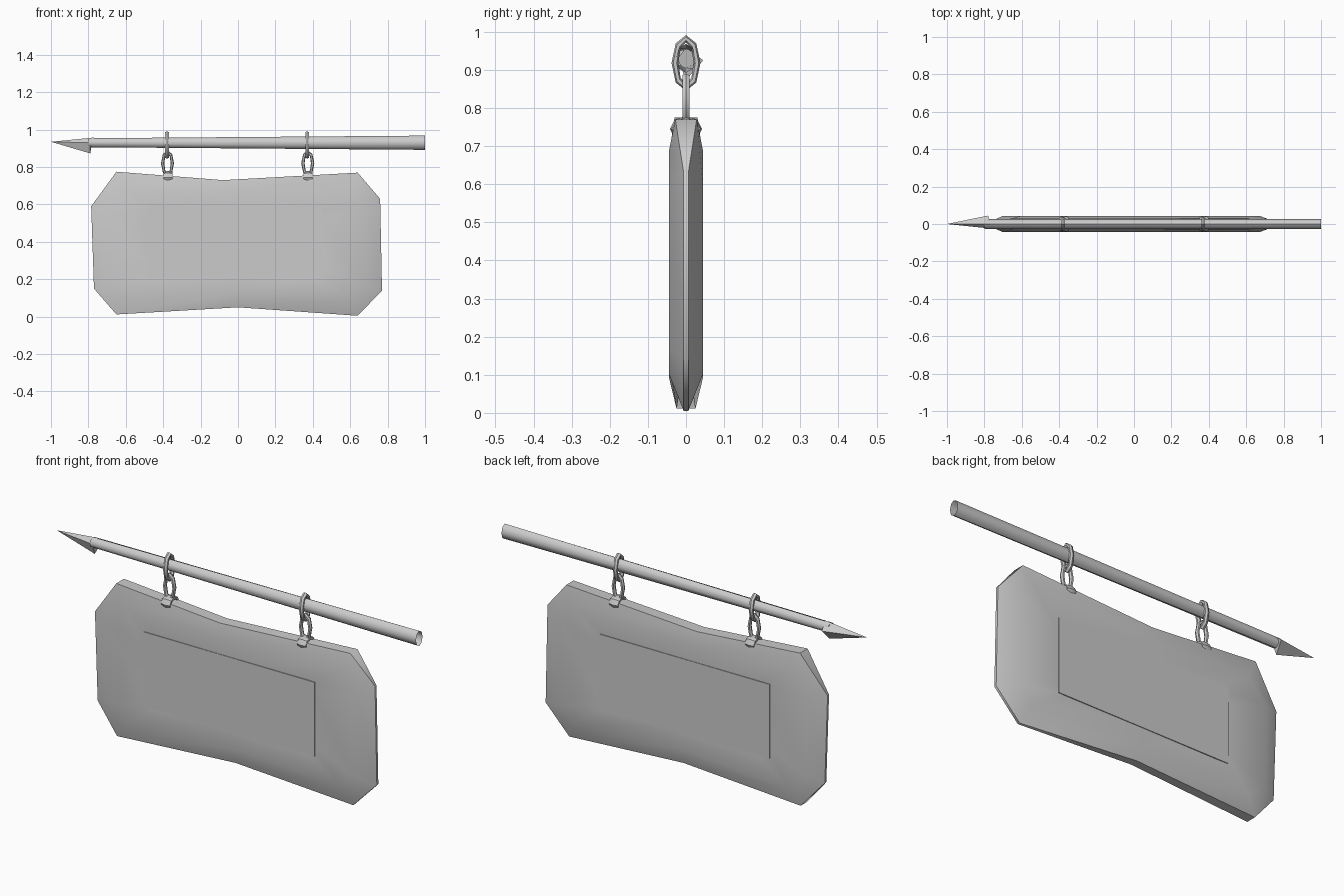
import bpy, bmesh, math
from math import cos, sin, pi
from mathutils import Vector

cube = bpy.data.objects.get("Cube")
if cube:
    bpy.data.objects.remove(cube)

stone = bpy.data.materials.new("weathered grey")
stone.use_nodes = True
GREY = (0.6, 0.6, 0.6, 1)
stone.diffuse_color = GREY
stone.node_tree.nodes["Principled BSDF"].inputs["Base Color"].default_value = GREY


def finish(name, bm, angle=None, closed=True):
    if closed:
        bmesh.ops.recalc_face_normals(bm, faces=bm.faces[:])
    mesh = bpy.data.meshes.new(name)
    bm.to_mesh(mesh)
    bm.free()
    mesh.materials.append(stone)
    ob = bpy.data.objects.new(name, mesh)
    bpy.context.collection.objects.link(ob)
    if angle:
        bpy.ops.object.select_all(action='DESELECT')
        ob.select_set(True)
        bpy.context.view_layer.objects.active = ob
        bpy.ops.object.shade_smooth_by_angle(angle=math.radians(angle))
    return ob


def loft(bm, rings, wrap=False):
    """Bridge rings of points with quads; returns the vertex rings."""
    vs = [[bm.verts.new(p) for p in r] for r in rings]
    n = len(vs[0])
    for k in range(len(vs) if wrap else len(vs) - 1):
        a, b = vs[k], vs[(k + 1) % len(vs)]
        for i in range(n):
            j = (i + 1) % n
            bm.faces.new((a[i], a[j], b[j], b[i]))
    return vs


# Board: rough outline as (x, z, half thickness of the rim), bulging to a face ring
outline = [(-.65, .012, .025), (-.77, .15, .006), (-.785, .59, .006), (-.65, .775, .03),
           (-.08, .73, .03), (.64, .77, .028), (.76, .63, .006), (.77, .14, .006),
           (.64, .005, .006), (0, .05, .02)]
bulge = [(-.6, .09), (-.69, .18), (-.7, .57), (-.6, .68),
         (-.08, .65), (.6, .69), (.67, .6), (.67, .17), (.6, .1), (0, .13)]


def face_ring(side):
    return [(x, side * .044, z) for x, z in bulge]


def inner_ring(side):
    return [(x * .68 - .01, side * .036, .39 + (z - .39) * .6) for x, z in bulge]


bm = bmesh.new()
rings = loft(bm, [inner_ring(-1), face_ring(-1),
                  [(x, -t, z) for x, z, t in outline],
                  [(x, t, z) for x, z, t in outline],
                  face_ring(1), inner_ring(1)])
bm.faces.new(rings[0])
bm.faces.new(rings[-1])
finish("board", bm, 55)

# Flat inscription panels on both sides
for name, side in (("front_panel", -1), ("back_panel", 1)):
    bm = bmesh.new()
    bmesh.ops.create_cube(bm, size=1)
    for v in bm.verts:
        v.co = Vector((v.co.x * .94 - .02, v.co.y * .008 + side * .037, v.co.z * .37 + .395))
    finish(name, bm)

# Pole: slightly tapered eight-sided shaft, open at the blunt end
bm = bmesh.new()
shaft = [(-.8, .93, .024), (1, .93, .038)]
rings = loft(bm, [[(x, .026 * cos(a), z + r * sin(a))
                   for a in (2 * pi * i / 8 for i in range(8))] for x, z, r in shaft])
bm.faces.new(rings[0])
finish("pole", bm, 50)

# Spear tip: uneven four-sided point
bm = bmesh.new()
base = [bm.verts.new(p) for p in ((-.78, .045, .925), (-.77, 0, .958),
                                  (-.79, -.022, .93), (-.79, 0, .873))]
tip = bm.verts.new((-1, 0, .935))
bm.faces.new(base)
for i in range(4):
    bm.faces.new((base[i], base[(i + 1) % 4], tip))
finish("spear_tip", bm)


def link(name, centre, axis, half_w, half_h, thick, depth, n=8):
    """Closed chain link; axis is the direction the hole faces."""
    c, bm, rings = Vector(centre), bmesh.new(), []
    across = Vector((0, 1, 0)) if axis == 'X' else Vector((1, 0, 0))
    normal = Vector((1, 0, 0)) if axis == 'X' else Vector((0, 1, 0))
    for i in range(n):
        a = 2 * pi * i / n
        ring = []
        for k in range(6):
            b = 2 * pi * k / 6
            w, h = half_w - thick + thick * cos(b), half_h - thick + thick * cos(b)
            ring.append(c + across * w * cos(a) + Vector((0, 0, h * sin(a)))
                        + normal * depth * sin(b))
        rings.append(ring)
    loft(bm, rings, wrap=True)
    return finish(name, bm, 40)


# Two hangers: link round the pole, middle link, strap through the board
for side, label in ((-1, "right"), (1, "left")):
    x = side * .375
    link(label + "_pole_link", (x - .005, 0, .918), 'X', .038, .073, .009, .012)
    link(label + "_middle_link", (x - .002, 0, .82), 'Y', .035, .07, .009, .011)
    link(label + "_board_strap", (x, 0, .745), 'X', .042, .034, .010, .028)
